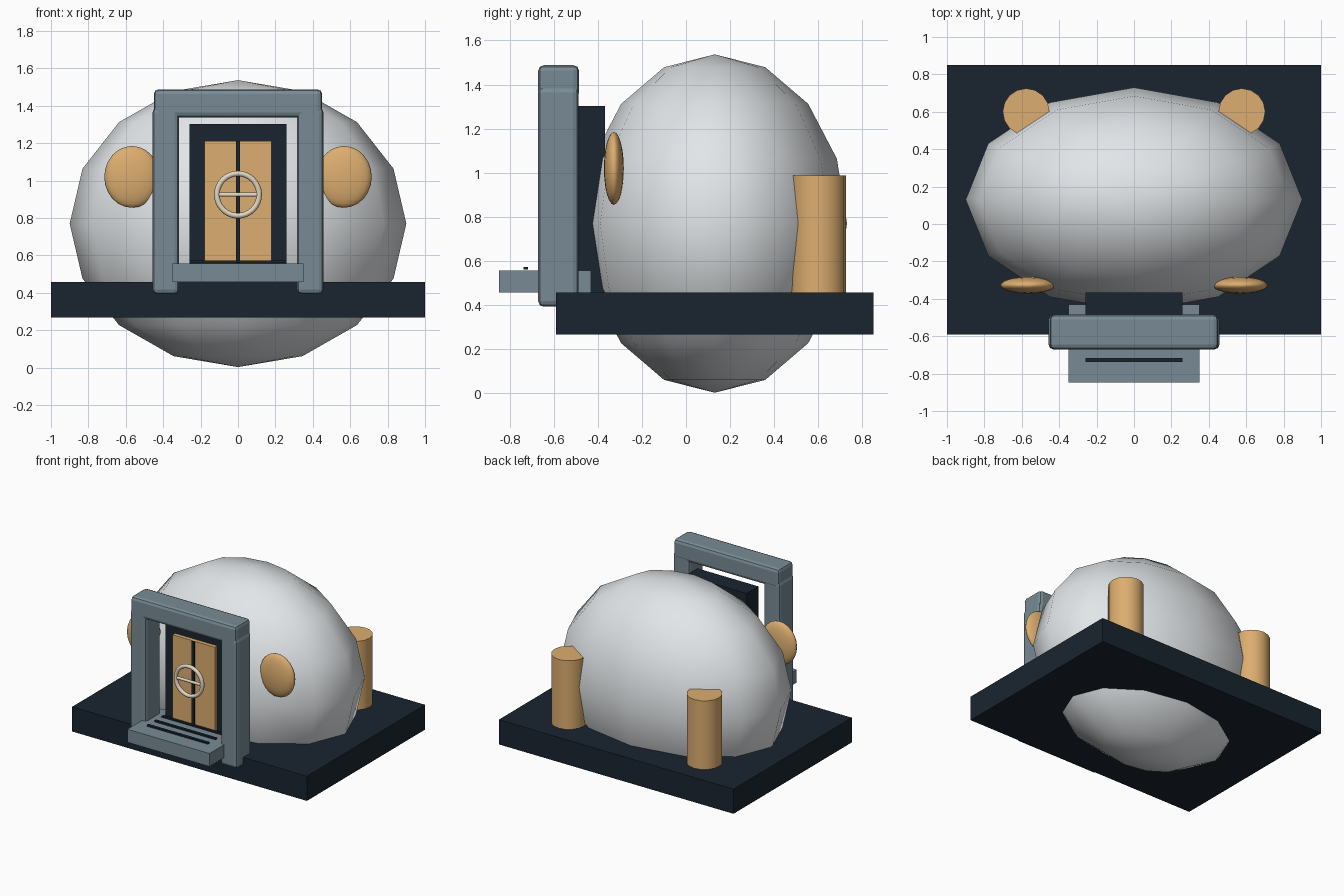
import bpy
import math

if "Cube" in bpy.data.objects:
    bpy.data.objects.remove(bpy.data.objects["Cube"])


def material(name, rgb):
    m = bpy.data.materials.new(name)
    m.diffuse_color = (*rgb, 1)
    m.use_nodes = True
    m.node_tree.nodes["Principled BSDF"].inputs["Base Color"].default_value = m.diffuse_color
    return m


DARK = material("dark_navy", (0.010, 0.018, 0.028))
GOLD = material("gold", (0.72, 0.42, 0.16))
STONE = material("blue_grey_stone", (0.19, 0.26, 0.30))
SHELL = material("pale_shell", (0.76, 0.79, 0.81))
CREAM = material("cream", (0.76, 0.68, 0.54))


def finish(name, mat, angle=None):
    ob = bpy.context.object
    ob.name = name
    ob.data.materials.append(mat)
    if angle:
        bpy.ops.object.shade_smooth_by_angle(angle=math.radians(angle))
    return ob


def box(name, mat, x, y, z, bevel=0):
    """Box from (min, max) ranges, optionally with rounded edges."""
    bpy.ops.mesh.primitive_cube_add(
        size=1, location=[(a + b) / 2 for a, b in (x, y, z)])
    ob = bpy.context.object
    ob.scale = [b - a for a, b in (x, y, z)]
    bpy.ops.object.transform_apply(location=False, rotation=False, scale=True)
    if bevel:
        mod = ob.modifiers.new("rounding", 'BEVEL')
        mod.width = bevel
        mod.segments = 2
    return finish(name, mat)


def ellipsoid(name, mat, loc, radii, segments, rings):
    bpy.ops.mesh.primitive_uv_sphere_add(
        segments=segments, ring_count=rings, radius=1, location=loc)
    bpy.context.object.scale = radii
    bpy.ops.object.transform_apply(location=False, rotation=False, scale=True)
    ob = finish(name, mat)
    bpy.ops.object.shade_smooth()
    return ob


# Base slab and low-poly shell passing through it
box("base_slab", DARK, (-1, 1), (-0.59, 0.85), (0.268, 0.458))
ellipsoid("dome_shell", SHELL, (0, 0.13, 0.77), (0.9, 0.6, 0.767), 12, 8)

# Mirrored parts: side windows, rear columns, gate posts
for s, side in ((-1, "left"), (1, "right")):
    ellipsoid(side + "_window", GOLD, (s * 0.567, -0.327, 1.02),
              (0.148, 0.045, 0.165), 20, 12)
    bpy.ops.mesh.primitive_cylinder_add(
        vertices=16, radius=0.125, depth=0.53, location=(s * 0.577, 0.6, 0.722))
    finish(side + "_rear_column", GOLD, 40)
    box(side + "_gate_post", STONE, sorted((s * 0.315, s * 0.457)),
        (-0.67, -0.487), (0.393, 1.39), 0.025)

# Gate lintel
box("gate_lintel", STONE, (-0.45, 0.45), (-0.67, -0.485), (1.338, 1.488), 0.025)

# Doorway with double door and centre seam
box("door_frame", DARK, (-0.26, 0.26), (-0.51, -0.367), (0.455, 1.302))
box("door_panels", GOLD, (-0.18, 0.18), (-0.54, -0.49), (0.56, 1.213))
box("door_seam", DARK, (-0.011, 0.011), (-0.552, -0.53), (0.56, 1.213))

# Wheel handle with crossbar
bpy.ops.mesh.primitive_torus_add(
    major_radius=0.113, minor_radius=0.015, major_segments=32,
    minor_segments=8, location=(0, -0.595, 0.925),
    rotation=(math.pi / 2, 0, 0))
finish("door_wheel", CREAM, 60)
bpy.ops.mesh.primitive_cylinder_add(
    vertices=12, radius=0.011, depth=0.22, location=(0, -0.595, 0.925),
    rotation=(0, math.pi / 2, 0))
finish("wheel_crossbar", CREAM, 40)

# Entry step with grip strips
box("entry_step", STONE, (-0.35, 0.35), (-0.847, -0.43), (0.457, 0.557))
for i in range(3):
    y = -0.727 + i * 0.09
    box(f"grip_strip_{i + 1}", DARK, (-0.26, 0.26),
        (y - 0.01, y + 0.01), (0.562, 0.573))
